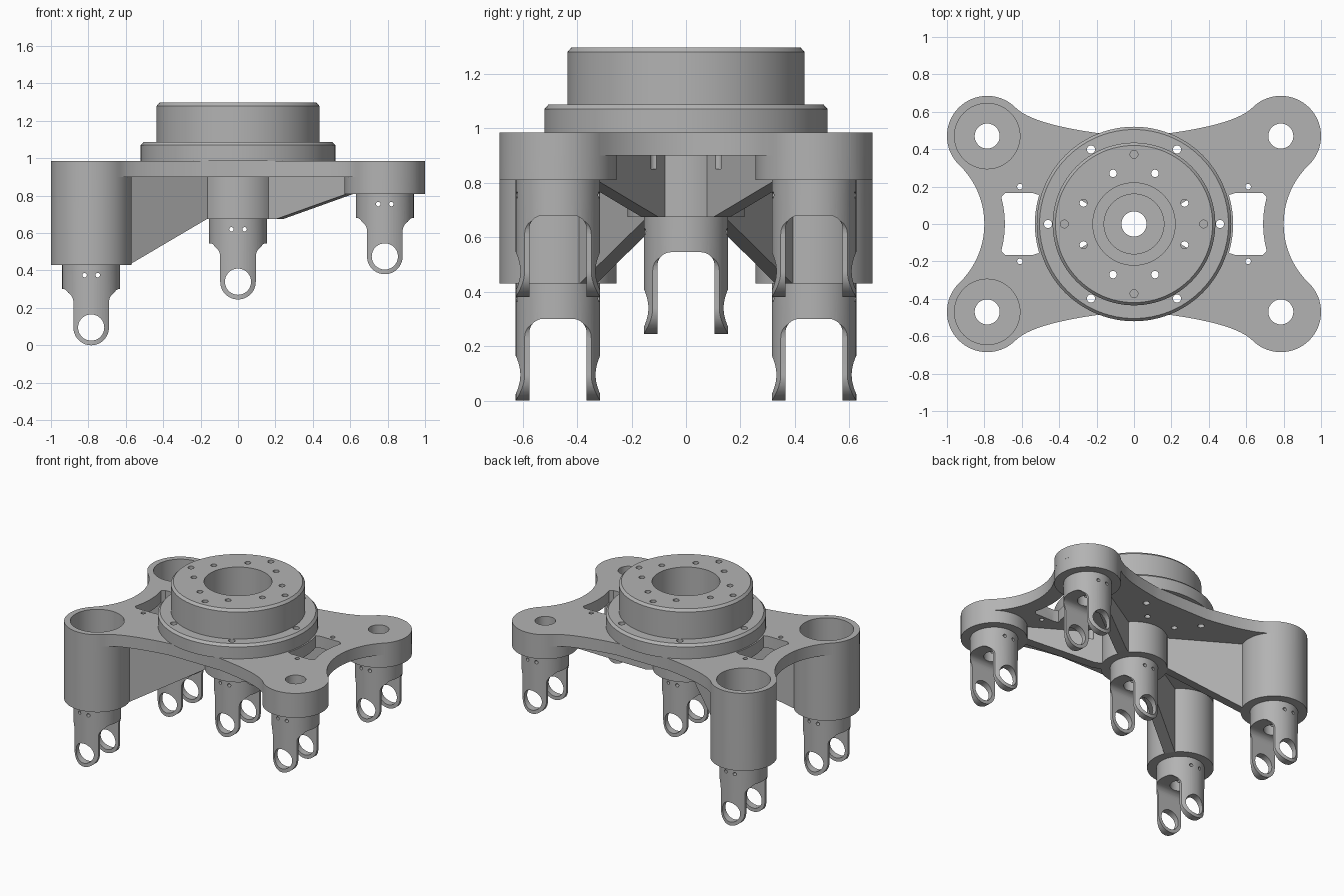
import bpy, bmesh, math

if "Cube" in bpy.data.objects:
    bpy.data.objects.remove(bpy.data.objects["Cube"])

grey = bpy.data.materials.new("machined grey")
grey.diffuse_color = (0.45, 0.45, 0.45, 1)
grey.use_nodes = True
grey.node_tree.nodes["Principled BSDF"].inputs["Base Color"].default_value = grey.diffuse_color


def arc(cx, cy, r, a0, a1, n=12):
    return [(cx + r * math.cos(math.radians(a0 + (a1 - a0) * i / n)),
             cy + r * math.sin(math.radians(a0 + (a1 - a0) * i / n))) for i in range(n + 1)]


def circle(cx, cy, r, n=64):
    return arc(cx, cy, r, 0, 360, n)[:-1]


def finish(name, bm):
    bmesh.ops.recalc_face_normals(bm, faces=bm.faces)
    me = bpy.data.meshes.new(name)
    bm.to_mesh(me)
    bm.free()
    me.materials.append(grey)
    ob = bpy.data.objects.new(name, me)
    bpy.context.collection.objects.link(ob)
    return ob


def prism(name, shapes, axis='z'):
    """Extrude each (outline, low, high) along the axis, all in one mesh."""
    place = {'z': lambda a, b, h: (a, b, h), 'y': lambda a, b, h: (a, h, b),
             'x': lambda a, b, h: (h, a, b)}[axis]
    bm = bmesh.new()
    for pts, lo, hi in shapes:
        low = [bm.verts.new(place(a, b, lo)) for a, b in pts]
        top = [bm.verts.new(place(a, b, hi)) for a, b in pts]
        bm.faces.new(low)
        bm.faces.new(top)
        for i in range(len(pts)):
            j = (i + 1) % len(pts)
            bm.faces.new((low[i], low[j], top[j], top[i]))
    return finish(name, bm)


def combine(ob, other, op):
    m = ob.modifiers.new(op, 'BOOLEAN')
    m.operation, m.object, m.solver = op, other, 'EXACT'
    bpy.context.view_layer.objects.active = ob
    bpy.ops.object.modifier_apply(modifier=m.name)
    bpy.data.objects.remove(other)


def smooth(ob):
    bpy.ops.object.select_all(action='DESELECT')
    ob.select_set(True)
    bpy.context.view_layer.objects.active = ob
    bpy.ops.object.shade_smooth_by_angle(angle=math.radians(30))


CX, CY = 0.785, 0.47
TOP = 0.985
corners = [(sx, sy) for sx in (-1, 1) for sy in (-1, 1)]

# base plate outline: one quarter, then mirrored
q = arc(1.237, 0, 0.437, 180, 134, 10)
q += arc(CX, CY, 0.215, -46, 135, 36)[1:]
p0, p1, p2 = q[-1], (0.547, 0.536), (0.2, 0.487)
for i in range(1, 13):
    t = i / 12
    q.append(tuple((1 - t) ** 2 * a + 2 * t * (1 - t) * b + t * t * c
                   for a, b, c in zip(p0, p1, p2)))
half = q + [(-x, y) for x, y in reversed(q)]
outline = half + [(x, -y) for x, y in reversed(half[1:-1])]
body = prism("base_plate", [(outline, 0.90, TOP)])

# corner bosses and centre boss
for sx, sy in corners:
    bottom = 0.43 if sx < 0 else 0.81
    combine(body, prism("boss", [(circle(sx * CX, sy * CY, 0.215), bottom, TOP)]), 'UNION')
combine(body, prism("centre_boss", [(circle(0, 0, 0.215), 0.675, 0.95)]), 'UNION')

# sloping ribs from the centre boss to each corner boss
for sx, sy in corners:
    end = 0.43 if sx < 0 else 0.81
    start = 0.215 if sx < 0 else 0.26
    rib = prism("rib", [([(0.19, 0.675), (start, 0.675), (0.70, end), (0.72, end),
                          (0.72, 0.94), (0.19, 0.94)], -0.036, 0.036)], 'y')
    rib.rotation_euler.z = math.atan2(sy * CY, sx * CX)
    bpy.context.view_layer.update()
    combine(body, rib, 'UNION')

# pockets, through holes, waisted windows and bolt holes
pockets = [(circle(-CX, s * CY, 0.175), 0.50, 1.2) for s in (-1, 1)]
pockets.append((circle(0, 0, 0.16), 0.75, 1.2))
combine(body, prism("pockets", pockets), 'DIFFERENCE')
bores = [(circle(sx * CX, sy * CY, 0.067, 40), 0.2, 1.2) for sx, sy in corners]
bores.append((circle(0, 0, 0.067, 40), 0.2, 1.2))
window = arc(0, 0, 0.53, -17, 17, 8) + [(0.54, 0.165), (0.69, 0.165), (0.71, 0.145)]
window += [(0.69 + 0.02 * (y / 0.145) ** 2, y) for y in (0.1, 0.05, 0, -0.05, -0.1)]
window += [(0.71, -0.145), (0.69, -0.165), (0.54, -0.165)]
for s in (-1, 1):
    bores.append(([(s * x, y) for x, y in window], 0.8, 1.2))
    for t in (-1, 1):
        bores.append((circle(s * 0.61, t * 0.2, 0.015, 16), 0.8, 1.2))


def ring(r, n, offset, size, lo):
    return [(circle(r * math.cos(a), r * math.sin(a), size, 20), lo, 1.5)
            for a in (math.radians(offset) + 2 * math.pi * i / n for i in range(n))]


bolts = ring(0.46, 6, 0, 0.022, 0.85) + ring(0.293, 8, 22.5, 0.02, 0.85)
combine(body, prism("bores", bores + bolts), 'DIFFERENCE')
smooth(body)

# stepped mounting hub, turned around z
profile = [(0.22, TOP), (0.52, TOP), (0.52, 1.07), (0.505, 1.087), (0.435, 1.087),
           (0.435, 1.28), (0.42, 1.297), (0.22, 1.297)]
bm = bmesh.new()
N = 96
rows = [[bm.verts.new((r * math.cos(2 * math.pi * k / N), r * math.sin(2 * math.pi * k / N), z))
         for r, z in profile] for k in range(N)]
for k in range(N):
    a, b = rows[k], rows[(k + 1) % N]
    for i in range(len(profile)):
        j = (i + 1) % len(profile)
        bm.faces.new((a[i], b[i], b[j], a[j]))
hub = finish("mounting_hub", bm)
combine(hub, prism("hub_holes", bolts + ring(0.372, 4, 0, 0.021, 1.22)), 'DIFFERENCE')
smooth(hub)

# forked leg: round bar trimmed to the side profile, then slotted and drilled
side = [(0.17, 0.02), (0.17, -0.13), (0.145, -0.13)] + arc(0.155, -0.2, 0.06, 100, 180, 8)
side += arc(0, -0.335, 0.095, 0, -90, 14)
side += [(-x, z) for x, z in reversed(side[:-1])]
leg = prism("fork_leg", [(circle(0, 0, 0.155), -0.5, 0)])
combine(leg, prism("trim", [(side, -0.3, 0.3)], 'y'), 'INTERSECT')
slot = [(-0.105, -0.6), (0.105, -0.6)] + arc(0.055, -0.18, 0.05, 0, 90, 8) \
    + arc(-0.055, -0.18, 0.05, 90, 180, 8)
combine(leg, prism("slot", [(slot, -0.3, 0.3)], 'x'), 'DIFFERENCE')
drill = [(circle(0, -0.335, 0.07, 40), -0.3, 0.3)]
drill += [(circle(s * 0.035, -0.055, 0.012, 14), -0.3, 0.3) for s in (-1, 1)]
combine(leg, prism("pin_holes", drill, 'y'), 'DIFFERENCE')
combine(leg, prism("leg_bore", [(circle(0, 0, 0.067, 40), -0.3, 0.1)]), 'DIFFERENCE')
smooth(leg)
leg.name = "centre_fork_leg"
leg.location = (0, 0, 0.675)
for sx, sy in corners:
    copy = leg.copy()
    copy.name = ("left" if sx < 0 else "right") + ("_front" if sy < 0 else "_back") + "_fork_leg"
    copy.location = (sx * CX, sy * CY, 0.43 if sx < 0 else 0.81)
    bpy.context.collection.objects.link(copy)
